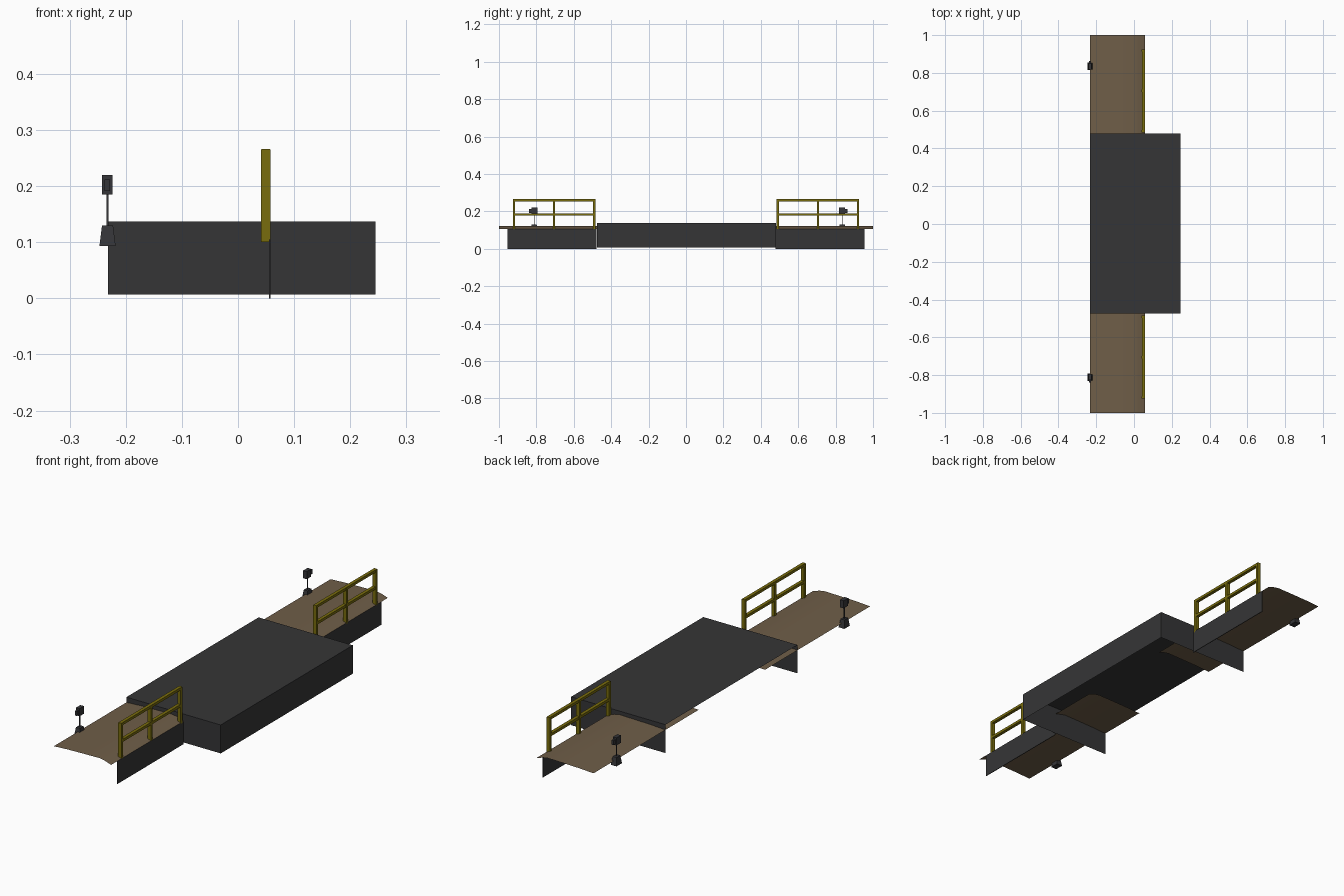
import bpy, bmesh, math

if "Cube" in bpy.data.objects:
    bpy.data.objects.remove(bpy.data.objects["Cube"])


def material(name, rgb):
    m = bpy.data.materials.new(name)
    m.diffuse_color = (*rgb, 1)
    m.use_nodes = True
    m.node_tree.nodes["Principled BSDF"].inputs["Base Color"].default_value = m.diffuse_color
    return m


GREY = material("dark grey", (0.036, 0.036, 0.037))
BROWN = material("earth brown", (0.16, 0.112, 0.065))
YELLOW = material("dull yellow", (0.19, 0.15, 0.004))
BLACK = material("lamp charcoal", (0.036, 0.036, 0.040))


def finish(name, bm, mat):
    me = bpy.data.meshes.new(name)
    bm.to_mesh(me)
    bm.free()
    me.materials.append(mat)
    ob = bpy.data.objects.new(name, me)
    bpy.context.collection.objects.link(ob)
    return ob


def add_box(bm, x, y, z, taper=1.0):
    """Box from three (min, max) ranges, optionally tapered at the top."""
    vs = bmesh.ops.create_cube(bm, size=1)["verts"]
    for v in vs:
        k = taper if v.co.z > 0 else 1.0
        v.co.x = sum(x) / 2 + v.co.x * k * (x[1] - x[0])
        v.co.y = sum(y) / 2 + v.co.y * k * (y[1] - y[0])
        v.co.z = sum(z) / 2 + v.co.z * (z[1] - z[0])


def span(s, a, b):
    """Range a..b on the +y side, or its mirror on the -y side."""
    return tuple(sorted((s * a, s * b)))


# Platform shell, open underneath and on its -x side
bm = bmesh.new()
add_box(bm, (-0.232, 0.245), (-0.475, 0.48), (0.007, 0.137))
bm.normal_update()
openings = [f for f in bm.faces if f.normal.z < -0.5 or f.normal.x < -0.5]
bmesh.ops.delete(bm, geom=openings, context="FACES")
finish("platform_shell", bm, GREY)

PATH = [(-0.232, 0.113), (-0.16, 0.117), (-0.08, 0.119), (0.0, 0.1205),
        (0.025, 0.116), (0.058, 0.105)]

for s, side in ((-1, "front"), (1, "back")):
    # Earth path: thin cambered sheet running under the platform
    bm = bmesh.new()
    rows = [[bm.verts.new((x, s * y, z)) for x, z in PATH] for y in (0.24, 0.5, 0.75, 1.0)]
    for a, b in zip(rows, rows[1:]):
        for i in range(len(PATH) - 1):
            quad = (a[i], a[i + 1], b[i + 1], b[i])
            bm.faces.new(quad if s > 0 else quad[::-1])
    path = finish(side + "_path", bm, BROWN)
    for p in path.data.polygons:
        p.use_smooth = True

    # Retaining wall along the path edge
    bm = bmesh.new()
    add_box(bm, (0.055, 0.058), span(s, 0.478, 0.955), (0.0, 0.105))
    finish(side + "_retaining_wall", bm, GREY)

    # Railing: three posts and two rails
    bm = bmesh.new()
    for y in (0.491, 0.706, 0.919):
        add_box(bm, (0.041, 0.058), span(s, y - 0.006, y + 0.006), (0.1, 0.265))
    for z in (0.183, 0.26):
        add_box(bm, (0.042, 0.057), span(s, 0.485, 0.925), (z - 0.006, z + 0.006))
    finish(side + "_railing", bm, YELLOW)

    # Signal lamp: tapered foot, thin pole, head and lens hood facing outwards
    y = 0.835 if s > 0 else 0.812
    bm = bmesh.new()
    add_box(bm, (-0.247, -0.218), span(s, y - 0.02, y + 0.02), (0.093, 0.13), 0.68)
    add_box(bm, (-0.2345, -0.231), span(s, y - 0.002, y + 0.002), (0.125, 0.19))
    add_box(bm, (-0.242, -0.224), span(s, y - 0.018, y + 0.014), (0.185, 0.22))
    add_box(bm, (-0.238, -0.228), span(s, y + 0.013, y + 0.028), (0.191, 0.212))
    finish(side + "_signal_lamp", bm, BLACK)
